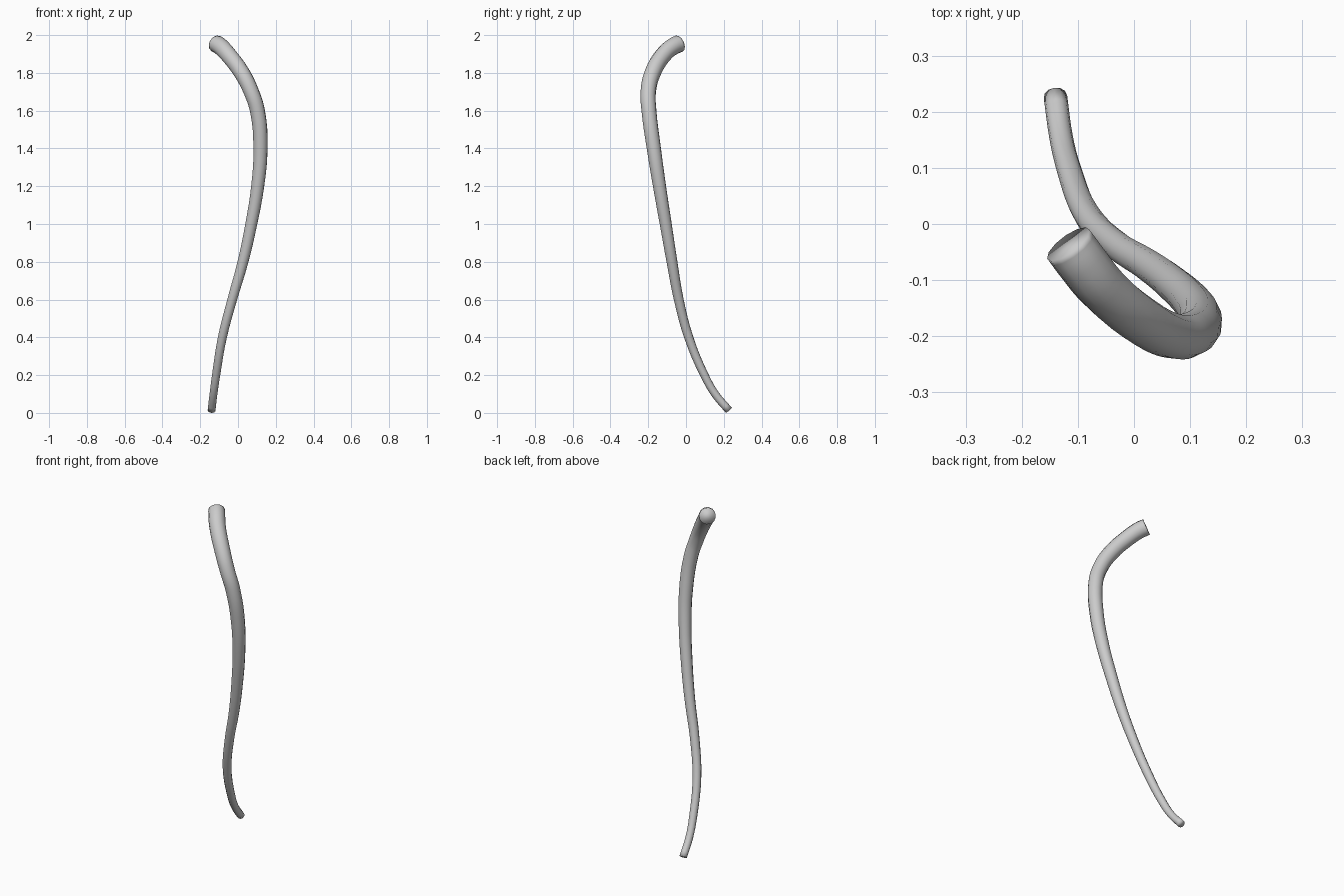
import bpy

if "Cube" in bpy.data.objects:
    bpy.data.objects.remove(bpy.data.objects["Cube"])

# Centre line of the bent stick: x, y, z, radius (thin foot to thick top)
path = [
    (-0.140, 0.227, 0.015, 0.021),
    (-0.130, 0.155, 0.10, 0.021),
    (-0.116, 0.098, 0.20, 0.022),
    (-0.083, 0.015, 0.40, 0.024),
    (-0.031, -0.038, 0.60, 0.026),
    (0.026, -0.074, 0.80, 0.029),
    (0.070, -0.107, 1.00, 0.032),
    (0.104, -0.140, 1.20, 0.035),
    (0.119, -0.170, 1.40, 0.038),
    (0.103, -0.196, 1.60, 0.040),
    (0.071, -0.200, 1.70, 0.041),
    (0.021, -0.177, 1.80, 0.043),
    (-0.058, -0.112, 1.905, 0.045),
    (-0.094, -0.067, 1.942, 0.046),
    (-0.117, -0.036, 1.956, 0.046),
]

curve = bpy.data.curves.new("bent_stick", "CURVE")
curve.dimensions = "3D"
curve.bevel_depth = 1.0
curve.bevel_resolution = 4
curve.resolution_u = 4
curve.use_fill_caps = True

spline = curve.splines.new("BEZIER")
spline.radius_interpolation = "CARDINAL"
spline.bezier_points.add(len(path) - 1)
for point, (x, y, z, r) in zip(spline.bezier_points, path):
    point.co = (x, y, z)
    point.radius = r
    point.handle_left_type = point.handle_right_type = "AUTO"

stick = bpy.data.objects.new("bent_stick", curve)
bpy.context.collection.objects.link(stick)

# Turn the tapered tube into a smooth mesh with its two flat ends
bpy.context.view_layer.objects.active = stick
stick.select_set(True)
bpy.ops.object.convert(target="MESH")
bpy.ops.object.mode_set(mode="EDIT")
bpy.ops.mesh.select_all(action="SELECT")
bpy.ops.mesh.remove_doubles(threshold=0.0001)
bpy.ops.mesh.normals_make_consistent(inside=False)
bpy.ops.object.mode_set(mode="OBJECT")
bpy.ops.object.shade_smooth()

# Stand it on the ground
stick.location.z -= min(v.co.z for v in stick.data.vertices)
